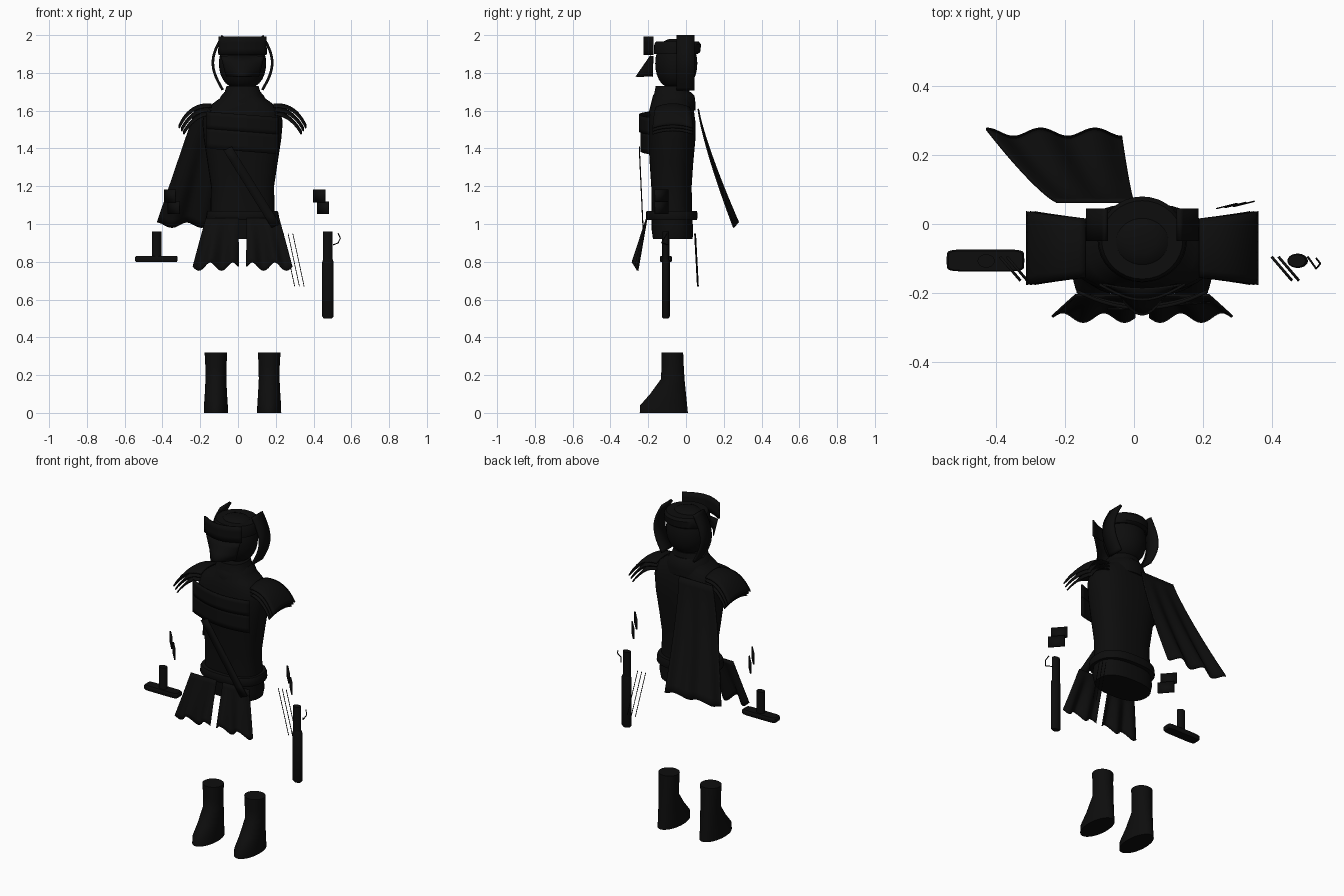
import bpy, bmesh, math
from mathutils import Vector
from math import sin, cos, pi, radians

cube = bpy.data.objects.get("Cube")
if cube:
    bpy.data.objects.remove(cube, do_unlink=True)

black = bpy.data.materials.new("matte black")
black.use_nodes = True
colour = (0.004, 0.004, 0.004, 1)
black.diffuse_color = colour
black.node_tree.nodes["Principled BSDF"].inputs["Base Color"].default_value = colour

MID = 0.024  # body centre line


def finish(name, bm, thick=0, angle=40):
    bmesh.ops.recalc_face_normals(bm, faces=bm.faces)
    me = bpy.data.meshes.new(name)
    bm.to_mesh(me)
    bm.free()
    ob = bpy.data.objects.new(name, me)
    bpy.context.collection.objects.link(ob)
    me.materials.append(black)
    if thick:
        mod = ob.modifiers.new("thickness", "SOLIDIFY")
        mod.thickness = thick
        mod.offset = 0
    bpy.ops.object.select_all(action="DESELECT")
    ob.select_set(True)
    bpy.context.view_layer.objects.active = ob
    bpy.ops.object.shade_smooth_by_angle(angle=radians(angle))
    return ob


def loft(name, cx, rings, n=32, power=1.0):
    """Elliptical rings of (z, half width, front y, back y), capped."""
    bm = bmesh.new()
    loops = []
    for z, w, y0, y1 in rings:
        loop = []
        for i in range(n):
            a = 2 * pi * i / n
            c, s = cos(a), sin(a)
            px = math.copysign(abs(c) ** power, c)
            py = math.copysign(abs(s) ** power, s)
            loop.append(bm.verts.new((cx + w * px, (y0 + y1) / 2 + (y1 - y0) / 2 * py, z)))
        loops.append(loop)
    for a, b in zip(loops, loops[1:]):
        for i in range(n):
            bm.faces.new((a[i], a[(i + 1) % n], b[(i + 1) % n], b[i]))
    bm.faces.new(loops[0])
    bm.faces.new(loops[-1])
    return finish(name, bm)


def sheet(name, f, nu, nv, thick):
    """Surface f(u, v) with u and v from 0 to 1."""
    bm = bmesh.new()
    g = [[bm.verts.new(f(i / nu, j / nv)) for j in range(nv + 1)] for i in range(nu + 1)]
    for i in range(nu):
        for j in range(nv):
            bm.faces.new((g[i][j], g[i + 1][j], g[i + 1][j + 1], g[i][j + 1]))
    return finish(name, bm, thick)


def cord(name, pts, radius):
    cu = bpy.data.curves.new(name, "CURVE")
    cu.dimensions = "3D"
    cu.bevel_depth = radius
    cu.bevel_resolution = 1
    sp = cu.splines.new("POLY")
    sp.points.add(len(pts) - 1)
    for p, co in zip(sp.points, pts):
        p.co = (*co, 1)
    cu.materials.append(black)
    bpy.context.collection.objects.link(bpy.data.objects.new(name, cu))


def mix(a, b, t):
    return a + (b - a) * t


def bezier(a, b, c, t):
    return mix(mix(a, b, t), mix(b, c, t), t)


# Boots
for side, name in ((-1, "right_boot"), (1, "left_boot")):
    loft(name, MID + side * 0.141, [
        (0, 0.064, -0.245, 0.01), (0.04, 0.063, -0.243, 0.006), (0.1, 0.059, -0.19, 0),
        (0.18, 0.055, -0.132, -0.008), (0.25, 0.056, -0.13, -0.012), (0.32, 0.06, -0.13, -0.015)])

# Torso, belt and collar
loft("torso", MID, [
    (0.92, 0.17, -0.175, 0.035), (0.97, 0.182, -0.182, 0.038), (1.05, 0.17, -0.182, 0.032),
    (1.2, 0.167, -0.184, 0.03), (1.32, 0.185, -0.192, 0.038), (1.45, 0.205, -0.2, 0.05),
    (1.54, 0.213, -0.2, 0.05), (1.6, 0.2, -0.195, 0.042), (1.64, 0.155, -0.185, 0.032),
    (1.68, 0.1, -0.17, 0.022), (1.73, 0.085, -0.16, 0.015)], power=0.8)
loft("belt", MID, [(1.02, 0.19, -0.207, 0.058), (1.03, 0.194, -0.212, 0.06),
                   (1.06, 0.19, -0.212, 0.06), (1.07, 0.185, -0.207, 0.056)], power=0.8)
loft("collar", MID, [(1.6, 0.14, -0.18, 0.05), (1.64, 0.135, -0.185, 0.05),
                     (1.68, 0.112, -0.175, 0.045), (1.7, 0.095, -0.16, 0.025)])

# Head and headband
head = []
for k in range(13):
    t = -pi / 2 + 0.2 + (pi - 0.4) * k / 12
    head.append((1.85 + 0.133 * sin(t), 0.125 * cos(t) ** 0.7,
                 -0.05 - 0.113 * cos(t) ** 0.7, -0.05 + 0.11 * cos(t) ** 0.7))
loft("head", MID, head)
loft("headband", MID, [(1.9, 0.128, -0.168, 0.062), (1.91, 0.13, -0.17, 0.075),
                       (1.95, 0.127, -0.168, 0.08), (1.965, 0.118, -0.16, 0.068)])

# Brow plate and flared face guard
sheet("brow_plate", lambda u, v: (MID + 0.125 * (2 * u - 1),
      -0.175 - 0.045 * cos(pi * (u - 0.5)), 1.895 + 0.097 * v), 16, 3, 0.008)
sheet("face_guard", lambda u, v: (MID + mix(0.085, 0.115, v) * (2 * u - 1),
      -0.176 - mix(0.088, 0.012, v) * cos(pi * (u - 0.5)), 1.78 + 0.11 * v), 16, 3, 0.006)

for side, word in ((-1, "right"), (1, "left")):
    # Crescent head fins
    def fin(u, v):
        z = 1.71 + 0.287 * u
        return MID + side * (0.105 + 0.052 * sin(pi * u)), mix(-0.05, 0.045, v), z
    sheet(word + "_head_fin", fin, 20, 2, 0.014)

    # Layered shoulder plates
    for i in range(3):
        def plate(u, v):
            x = bezier(0.165, 0.28 - 0.015 * i, 0.335 - 0.012 * i, u)
            z = bezier(1.635 - 0.02 * i, 1.645 - 0.025 * i, 1.525 - 0.016 * i, u)
            y = -0.07 + mix(0.085, 0.107, u) * (2 * v - 1)
            return MID + side * x, y, z - 0.018 * (2 * v - 1) ** 2
        sheet(f"{word}_shoulder_plate_{i + 1}", plate, 12, 8, 0.007)

    # Skirt panels with wavy hems
    def skirt(u, v):
        inner, outer = 0.022, mix(0.195, 0.262, v)
        wave = sin(u * 4 * pi) * v
        return (MID + side * mix(inner, outer, u), mix(-0.208, -0.27, v) - 0.014 * wave,
                mix(1.03, 0.775, v) + 0.022 * wave)
    sheet(word + "_skirt_panel", skirt, 32, 10, 0.008)

# Chest plates wrapped around the front
for name, low, high, bulge in (("upper_chest_plate", 1.49, 1.58, 0.05),
                               ("lower_chest_plate", 1.385, 1.5, 0.042)):
    def chest(u, v):
        s = 2 * u - 1
        return MID + 0.19 * s, -0.195 - bulge * (1 - s * s), mix(low, high, v) - 0.015 * s
    sheet(name, chest, 16, 4, 0.01)

# Diagonal front strap
sheet("front_strap", lambda u, v: (mix(-0.055, 0.2, u) + 0.045 * (v - 0.5),
      mix(-0.247, -0.228, u), mix(1.4, 0.99, u) + 0.02 * (v - 0.5)), 8, 1, 0.005)


# Cape with wavy hem
def cape(u, v):
    left = mix(-0.225, -0.43, v)
    right = -0.035 * v
    wave = cos(u * 5 * pi) * v
    return (mix(left, right, u), 0.065 + 0.2 * v ** 1.25 + 0.012 * wave,
            mix(1.61, 0.995, v) + 0.014 * wave)


sheet("cape", cape, 40, 16, 0.008)

# Scabbard with grip and small hook
loft("scabbard", 0.476, [(0.5, 0.022, -0.122, -0.092), (0.51, 0.03, -0.128, -0.086),
                         (0.8, 0.03, -0.128, -0.086), (0.815, 0.024, -0.124, -0.09)], 20)
loft("scabbard_grip", 0.474, [(0.81, 0.025, -0.125, -0.089), (0.96, 0.025, -0.125, -0.089)], 20)
cord("scabbard_hook", [(0.505, -0.095, 0.89), (0.53, -0.13, 0.9), (0.542, -0.115, 0.925),
                       (0.53, -0.1, 0.95)], 0.003)

# Sword grip and guard
loft("sword_grip", -0.43, [(0.82, 0.025, -0.127, -0.088), (0.96, 0.025, -0.127, -0.088)], 20)
loft("sword_guard", -0.432, [(0.8, 0.108, -0.135, -0.078), (0.806, 0.113, -0.138, -0.074),
                             (0.824, 0.113, -0.138, -0.074), (0.83, 0.108, -0.135, -0.078)],
     32, 0.3)

# Hand guard plates, two on each side
for word, shift in (("left", 0), ("right", -0.79)):
    for i in range(2):
        x0 = 0.4 + 0.02 * i + shift
        z0 = 1.115 - 0.063 * i
        sheet(f"{word}_hand_plate_{i + 1}", lambda u, v: (x0 + 0.06 * u, -0.095 - 0.07 * u,
              z0 + 0.067 * v), 1, 1, 0.008)

# Hanging cords
for i in range(3):
    cord(f"hanging_cord_{i + 1}", [(0.24 + 0.025 * i, 0.045 + 0.003 * i, 0.95),
                                   (0.3 + 0.025 * i, 0.06 + 0.003 * i, 0.67)], 0.002)
